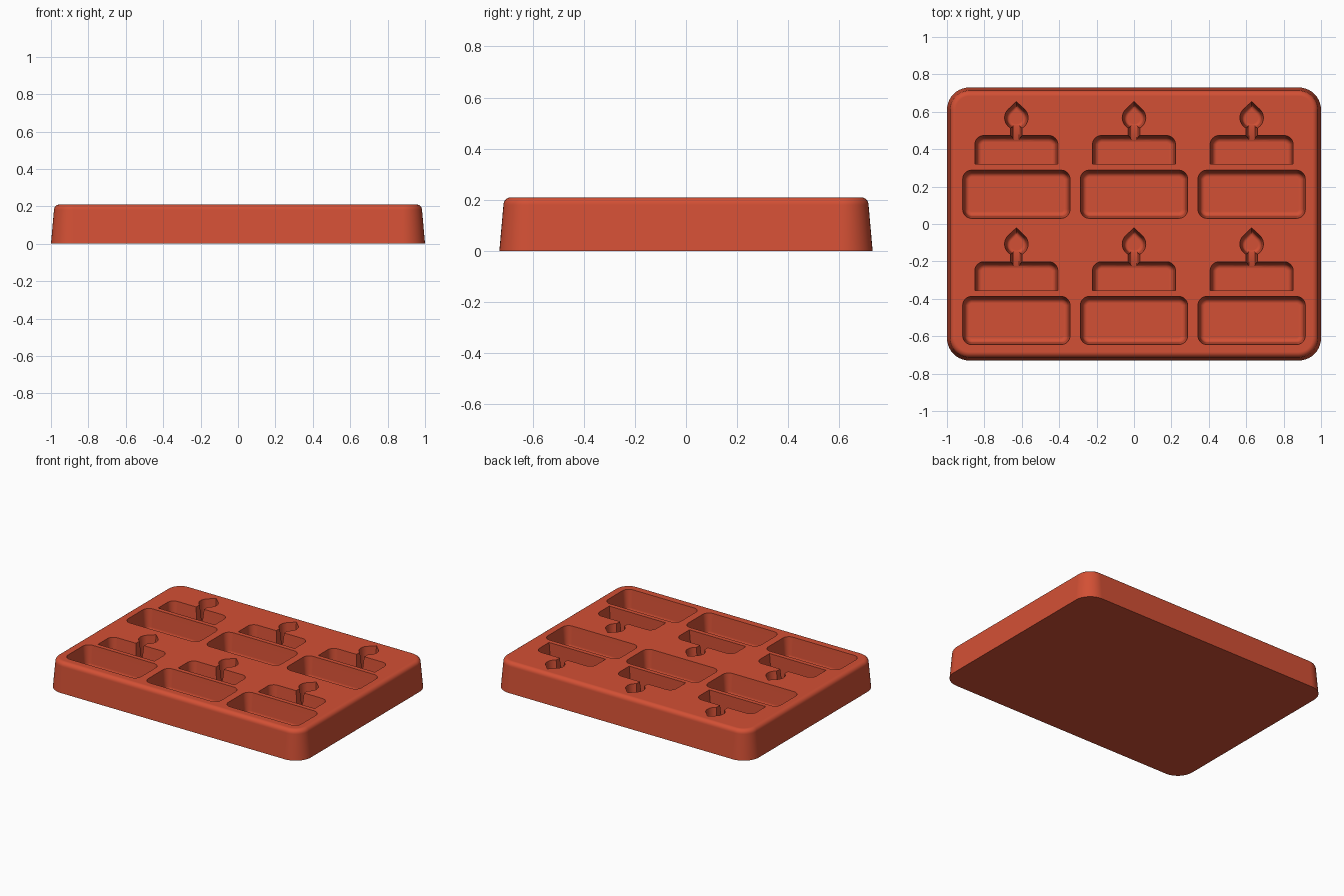
import bpy, bmesh, math

if "Cube" in bpy.data.objects:
    bpy.data.objects.remove(bpy.data.objects["Cube"])

HEIGHT = 0.21
FLOOR = 0.06

mat = bpy.data.materials.new("red_silicone")
mat.use_nodes = True
RED = (0.65, 0.08, 0.035, 1)
mat.diffuse_color = RED
bsdf = mat.node_tree.nodes["Principled BSDF"]
bsdf.inputs["Base Color"].default_value = RED
bsdf.inputs["Roughness"].default_value = 0.6


def rounded_rect(x0, x1, y0, y1, r_front, r_back, steps=8):
    """Counter-clockwise outline with separate front and back corner radii."""
    pts = []
    corners = [(x1, y1, -1, -1, r_back, 0), (x0, y1, 1, -1, r_back, 90),
               (x0, y0, 1, 1, r_front, 180), (x1, y0, -1, 1, r_front, 270)]
    for x, y, sx, sy, r, start in corners:
        if r == 0:
            pts.append((x, y))
            continue
        for i in range(steps + 1):
            a = math.radians(start + 90 * i / steps)
            pts.append((x + sx * r + r * math.cos(a), y + sy * r + r * math.sin(a)))
    return pts


def teardrop(cx, cy, r, tip, steps=28):
    """Round flame outline with a point towards the back."""
    t = math.acos(r / tip)
    sweep = 2 * math.pi - 2 * t
    pts = [(cx, cy + tip)]
    for i in range(steps + 1):
        a = math.pi / 2 + t + sweep * i / steps
        pts.append((cx + r * math.cos(a), cy + r * math.sin(a)))
    return pts


def loft(name, loops):
    """Solid through a stack of (outline, z) loops, bottom first."""
    bm = bmesh.new()
    rings = [[bm.verts.new((x, y, z)) for x, y in pts] for pts, z in loops]
    for low, high in zip(rings, rings[1:]):
        n = len(low)
        for i in range(n):
            j = (i + 1) % n
            bm.faces.new((low[i], low[j], high[j], high[i]))
    bm.faces.new(rings[0][::-1])
    bm.faces.new(rings[-1])
    bmesh.ops.recalc_face_normals(bm, faces=bm.faces)
    mesh = bpy.data.meshes.new(name)
    bm.to_mesh(mesh)
    bm.free()
    mesh.materials.append(mat)
    obj = bpy.data.objects.new(name, mesh)
    bpy.context.collection.objects.link(obj)
    return obj


def cavity_profile(floor, fillet, draft=0.09, steps=5):
    """(inset, z) pairs: filleted floor, then a drafted wall past the top."""
    base = draft * (HEIGHT - floor - fillet)
    prof = []
    for i in range(steps + 1):
        a = math.pi / 2 * i / steps
        prof.append((base + fillet * (1 - math.sin(a)), floor + fillet * (1 - math.cos(a))))
    prof.append((-draft * 0.03, HEIGHT + 0.03))
    return prof


# Tray body: tapered sides and a rounded top rim
def tray_outline(inset):
    return rounded_rect(-1 + inset, 1 - inset, -0.73 + inset, 0.73 - inset,
                        0.12 - inset, 0.12 - inset, 10)


RIM = 0.03
tray_loops = [(tray_outline(0), 0)]
for k in range(7):
    a = math.pi / 2 * k / 6
    tray_loops.append((tray_outline(0.016 + RIM * (1 - math.cos(a))),
                       HEIGHT - RIM + RIM * math.sin(a)))
tray = loft("mold_tray", tray_loops)

# Cavity cutters: lower cake layer, upper cake layer, candle stem and flame
cutters = []
for dy in (0, -0.675):
    for cx in (-0.629, 0, 0.629):
        cutters.append(loft("lower_layer_cutter", [
            (rounded_rect(cx - 0.287 + d, cx + 0.287 - d, 0.03 + dy + d, 0.288 + dy - d,
                          0.048 - d, 0.048 - d), z)
            for d, z in cavity_profile(FLOOR, 0.025)]))
        cutters.append(loft("upper_layer_cutter", [
            (rounded_rect(cx - 0.222 + d, cx + 0.222 - d, 0.32 + dy, 0.473 + dy - d,
                          0, 0.048 - d), z)
            for d, z in cavity_profile(FLOOR, 0.025)]))
        cutters.append(loft("stem_cutter", [
            (rounded_rect(cx - 0.031 + d, cx + 0.031 - d, 0.41 + dy, 0.56 + dy, 0, 0), z)
            for d, z in cavity_profile(FLOOR + 0.004, 0.008)]))
        cutters.append(loft("flame_cutter", [
            (teardrop(cx, 0.568 + dy, 0.063 - d, (0.063 - d) * 1.38), z)
            for d, z in cavity_profile(FLOOR + 0.002, 0.018)]))

bpy.context.view_layer.objects.active = tray
for obj in cutters:
    mod = tray.modifiers.new("cavity", 'BOOLEAN')
    mod.operation = 'DIFFERENCE'
    mod.solver = 'EXACT'
    mod.object = obj
    bpy.ops.object.modifier_apply(modifier=mod.name)
for obj in cutters:
    bpy.data.objects.remove(obj)

# Smooth fillets with crisp cavity edges
for obj in bpy.context.selected_objects:
    obj.select_set(False)
tray.select_set(True)
bpy.ops.object.shade_smooth_by_angle(angle=math.radians(35))
weighted = tray.modifiers.new("clean_shading", 'WEIGHTED_NORMAL')
weighted.keep_sharp = True
